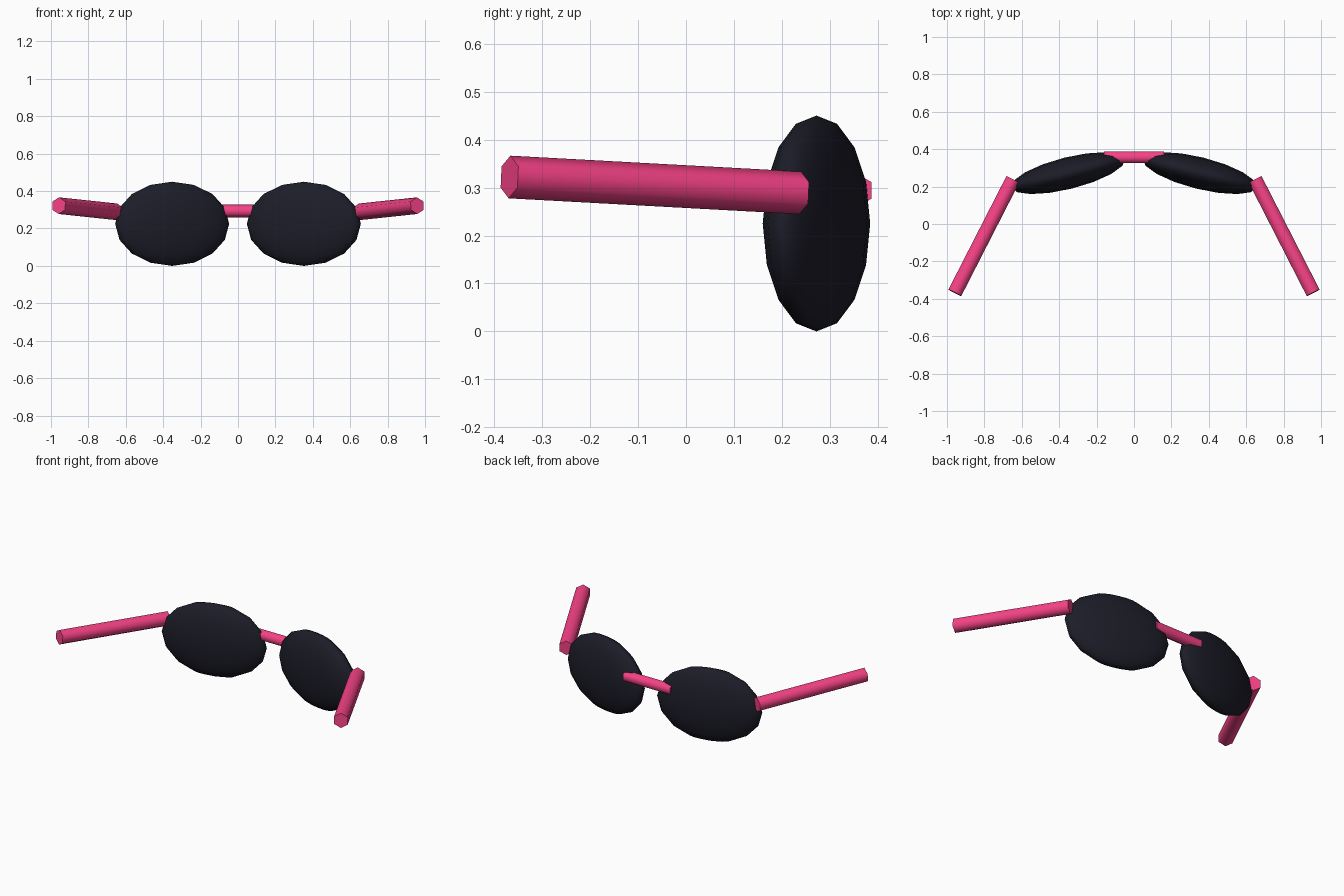
import bpy
from math import radians
from mathutils import Vector, Matrix

if "Cube" in bpy.data.objects:
    bpy.data.objects.remove(bpy.data.objects["Cube"])


def material(name, color):
    m = bpy.data.materials.new(name)
    m.diffuse_color = color
    m.use_nodes = True
    m.node_tree.nodes["Principled BSDF"].inputs["Base Color"].default_value = m.diffuse_color
    return m


pink = material("pink_frame", (0.92, 0.055, 0.24, 1))
dark = material("dark_glass", (0.012, 0.012, 0.022, 1))


# six-sided rod between two points, with corners pointing sideways
def rod(name, a, b, radius):
    a, b = Vector(a), Vector(b)
    axis = (b - a).normalized()
    side = axis.cross(Vector((0, 0, 1))).normalized()
    up = side.cross(axis)
    bpy.ops.mesh.primitive_cylinder_add(vertices=6, radius=radius, depth=(b - a).length)
    o = bpy.context.object
    o.name = name
    turn = Matrix.Rotation(radians(90), 4, 'Z')
    o.data.transform(turn)
    basis = Matrix((up, side, axis)).transposed().to_4x4()
    o.matrix_world = Matrix.Translation((a + b) / 2) @ basis
    o.data.materials.append(pink)
    bpy.ops.object.shade_smooth_by_angle(angle=radians(65))


for s, label in ((-1, "left"), (1, "right")):
    # lens: flattened sphere, turned outward
    bpy.ops.mesh.primitive_uv_sphere_add(segments=16, ring_count=8, radius=1,
                                         location=(s * 0.352, 0.272, 0.225),
                                         rotation=(0, 0, radians(-14 * s)))
    lens = bpy.context.object
    lens.name = label + "_lens"
    lens.scale = (0.314, 0.085, 0.225)
    lens.data.materials.append(dark)
    bpy.ops.object.shade_smooth()
    # temple arm
    rod(label + "_arm", (s * 0.648, 0.238, 0.289), (s * 0.958, -0.368, 0.322), 0.0445)

# nose bridge
rod("bridge", (-0.16, 0.356, 0.294), (0.16, 0.356, 0.294), 0.035)
